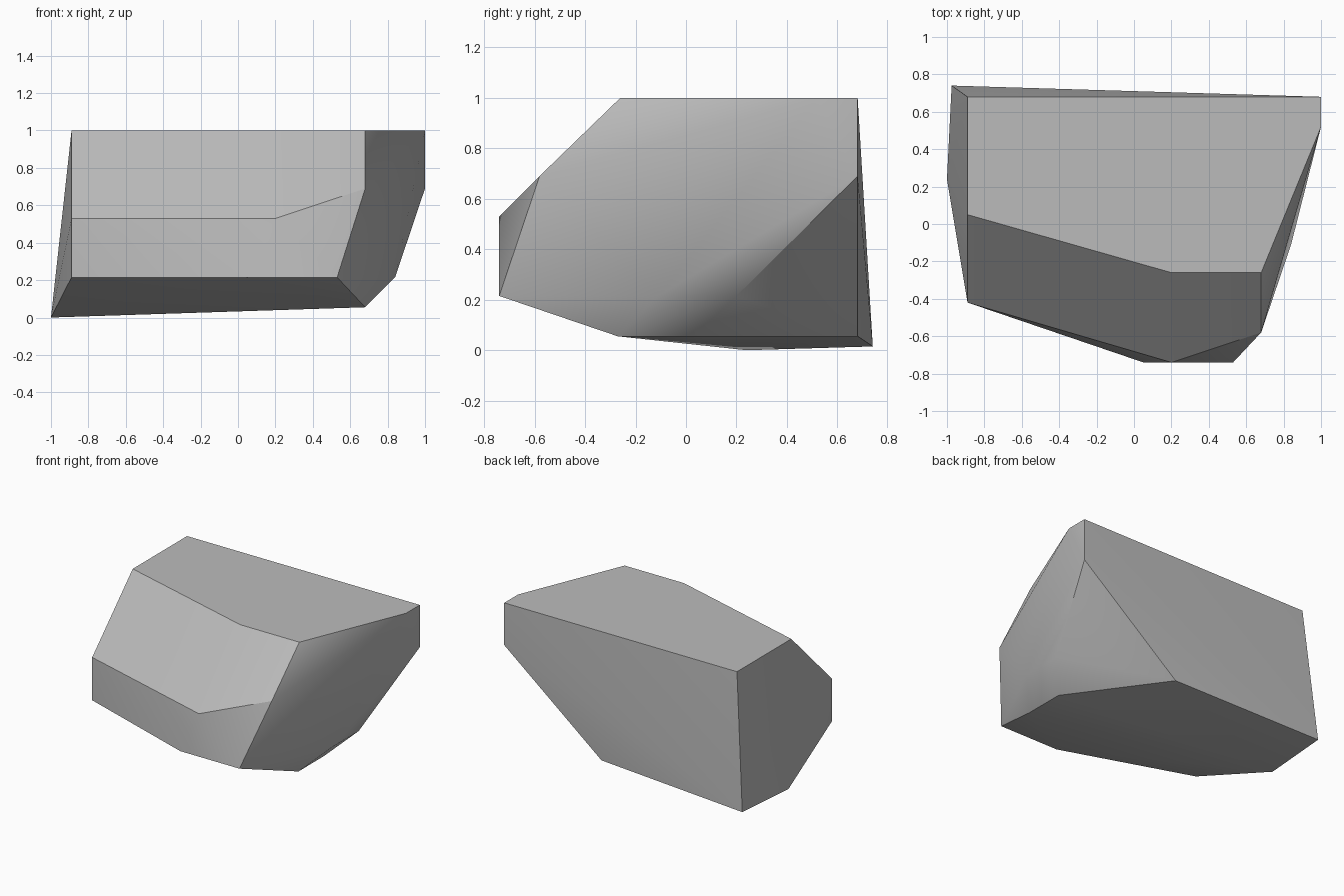
import bpy
import bmesh
import math

cube = bpy.data.objects.get("Cube")
if cube:
    bpy.data.objects.remove(cube, do_unlink=True)


def make_material(name, value):
    material = bpy.data.materials.new(name)
    material.use_nodes = True
    colour = (value, value, value, 1)
    material.diffuse_color = colour
    material.node_tree.nodes["Principled BSDF"].inputs["Base Color"].default_value = colour
    return material


def ring(height, *corners):
    """Corners of the stone that share one height."""
    return [(x, y, height) for x, y in corners]


def make_stone(name, corners, material):
    """Wrap the corners in a convex skin and merge its flat facets."""
    bm = bmesh.new()
    for corner in corners:
        bm.verts.new(corner)
    hull = bmesh.ops.convex_hull(bm, input=bm.verts)
    loose = set(hull["geom_interior"]) | set(hull["geom_unused"])
    bmesh.ops.delete(bm, geom=[g for g in loose if isinstance(g, bmesh.types.BMVert)],
                     context="VERTS")
    bmesh.ops.dissolve_limit(bm, angle_limit=math.radians(1),
                             verts=bm.verts, edges=bm.edges)
    bmesh.ops.recalc_face_normals(bm, faces=bm.faces)
    mesh = bpy.data.meshes.new(name)
    bm.to_mesh(mesh)
    bm.free()
    mesh.materials.append(material)
    stone = bpy.data.objects.new(name, mesh)
    bpy.context.collection.objects.link(stone)
    bpy.ops.object.select_all(action="DESELECT")
    stone.select_set(True)
    bpy.context.view_layer.objects.active = stone
    bpy.ops.object.shade_smooth_by_angle(angle=math.radians(30))
    return stone


# Flat top
top = ring(1, (-.89, .68), (1, .68), (1, .52), (.68, -.26), (.2, -.26), (-.89, .05))
# Shoulders below the top slope
shoulders = ring(.69, (1, .68), (.68, -.58)) + ring(.53, (.2, -.74), (-.89, -.42))
# Lower belt where the sides turn under
belt = ring(.215, (-.89, -.42), (.05, -.74), (.53, -.74), (.84, -.11), (.84, .2))
# Slightly tilted underside
base = (ring(.055, (.68, -.27), (.68, .03), (.21, .68))
        + ring(.015, (-.975, .74)) + ring(0, (-1, .24)))

grey = make_material("stone grey", .5)
make_stone("boulder", top + shoulders + belt + base, grey)
